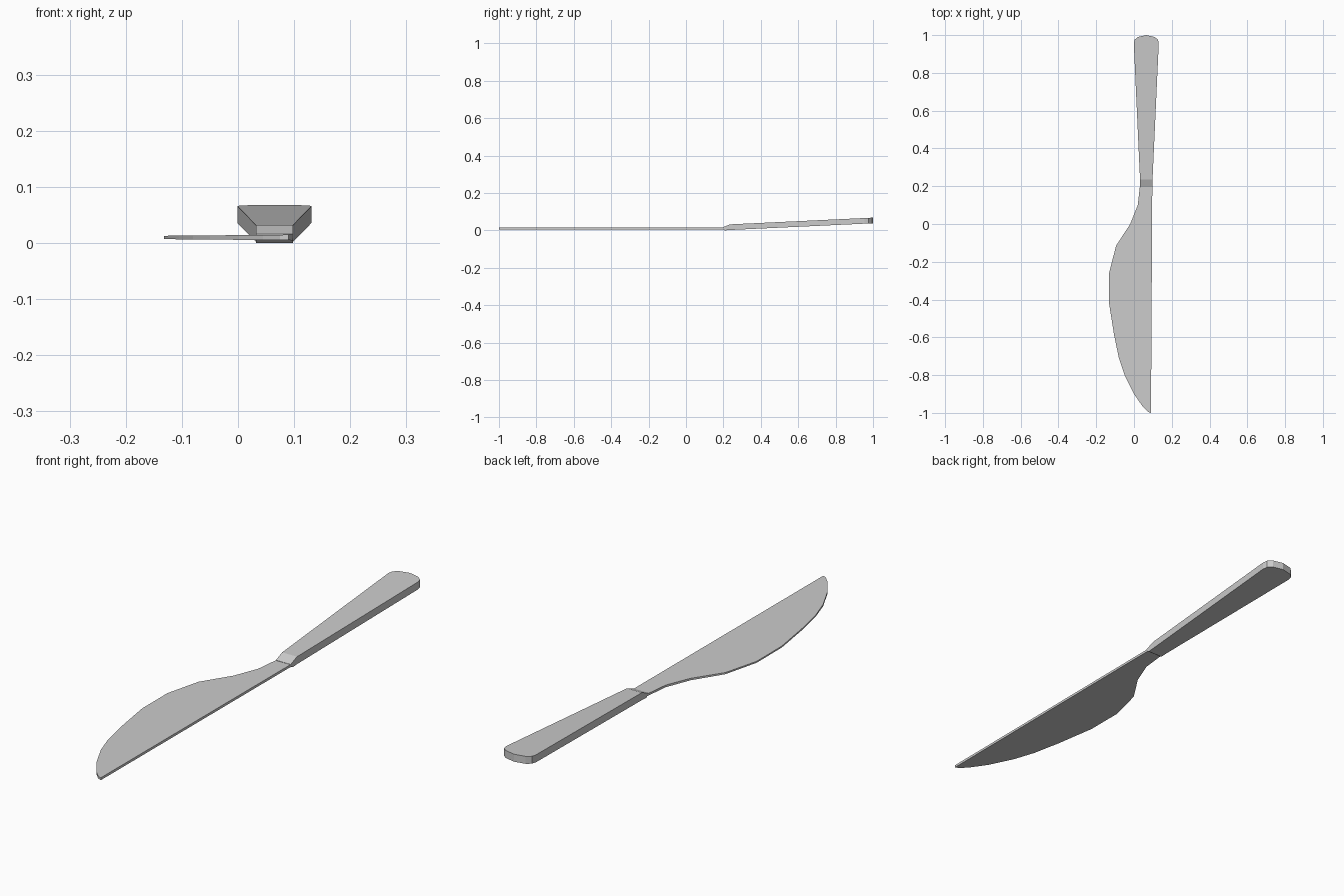
import bpy
import bmesh

if "Cube" in bpy.data.objects:
    bpy.data.objects.remove(bpy.data.objects["Cube"])


def plate(name, outline, top, bottom):
    """Closed flat-faced solid from an outline and two height functions of (x, y)."""
    bm = bmesh.new()
    up = [bm.verts.new((x, y, top(x, y))) for x, y in outline]
    lo = [bm.verts.new((x, y, bottom(x, y))) for x, y in outline]
    bm.faces.new(up)
    bm.faces.new(lo[::-1])
    n = len(outline)
    for i in range(n):
        j = (i + 1) % n
        bm.faces.new((up[j], up[i], lo[i], lo[j]))
    bmesh.ops.recalc_face_normals(bm, faces=bm.faces)
    return bm, name


def finish(bm, name):
    mesh = bpy.data.meshes.new(name)
    bm.to_mesh(mesh)
    bm.free()
    obj = bpy.data.objects.new(name, mesh)
    bpy.context.collection.objects.link(obj)
    return obj


# Blade: thin plate, straight spine on the right, curved edge on the left
blade = [(0.09, -1.0), (0.075, -0.995), (0.045, -0.965), (0.0, -0.90),
         (-0.05, -0.80), (-0.08, -0.71), (-0.105, -0.59), (-0.132, -0.42),
         (-0.132, -0.26), (-0.095, -0.115), (-0.02, 0.0), (0.02, 0.10),
         (0.033, 0.215), (0.097, 0.215)]


def half(x):
    return 0.003 + 0.002 * (x + 0.132) / 0.23


finish(*plate("blade", blade,
              lambda x, y: 0.010 + half(x), lambda x, y: 0.010 - half(x)))

# Handle: flared bar with a rounded end, rising towards the back
handle = [(0.098, 0.235), (0.131, 0.955), (0.127, 0.975), (0.11, 0.99),
          (0.065, 1.0), (0.02, 0.99), (0.003, 0.975), (-0.001, 0.955),
          (0.032, 0.235)]
bm, name = plate("handle", handle,
                 lambda x, y: 0.032 + 0.036 * (y - 0.235) / 0.765,
                 lambda x, y: 0.002 + 0.036 * (y - 0.235) / 0.765)
finish(bm, name)

# Bolster: wedge joining the handle to the blade
profile = [(0.195, 0.016), (0.195, 0.008), (0.208, 0.0), (0.235, 0.002), (0.235, 0.032)]
bm = bmesh.new()
left, right = [[bm.verts.new((x, y, z)) for y, z in profile] for x in (0.032, 0.098)]
bm.faces.new(left)
bm.faces.new(right[::-1])
# the side against the handle is left open
for i in range(3):
    bm.faces.new((left[i + 1], left[i], right[i], right[i + 1]))
bm.faces.new((left[0], left[4], right[4], right[0]))
bmesh.ops.recalc_face_normals(bm, faces=bm.faces)
finish(bm, "bolster")
